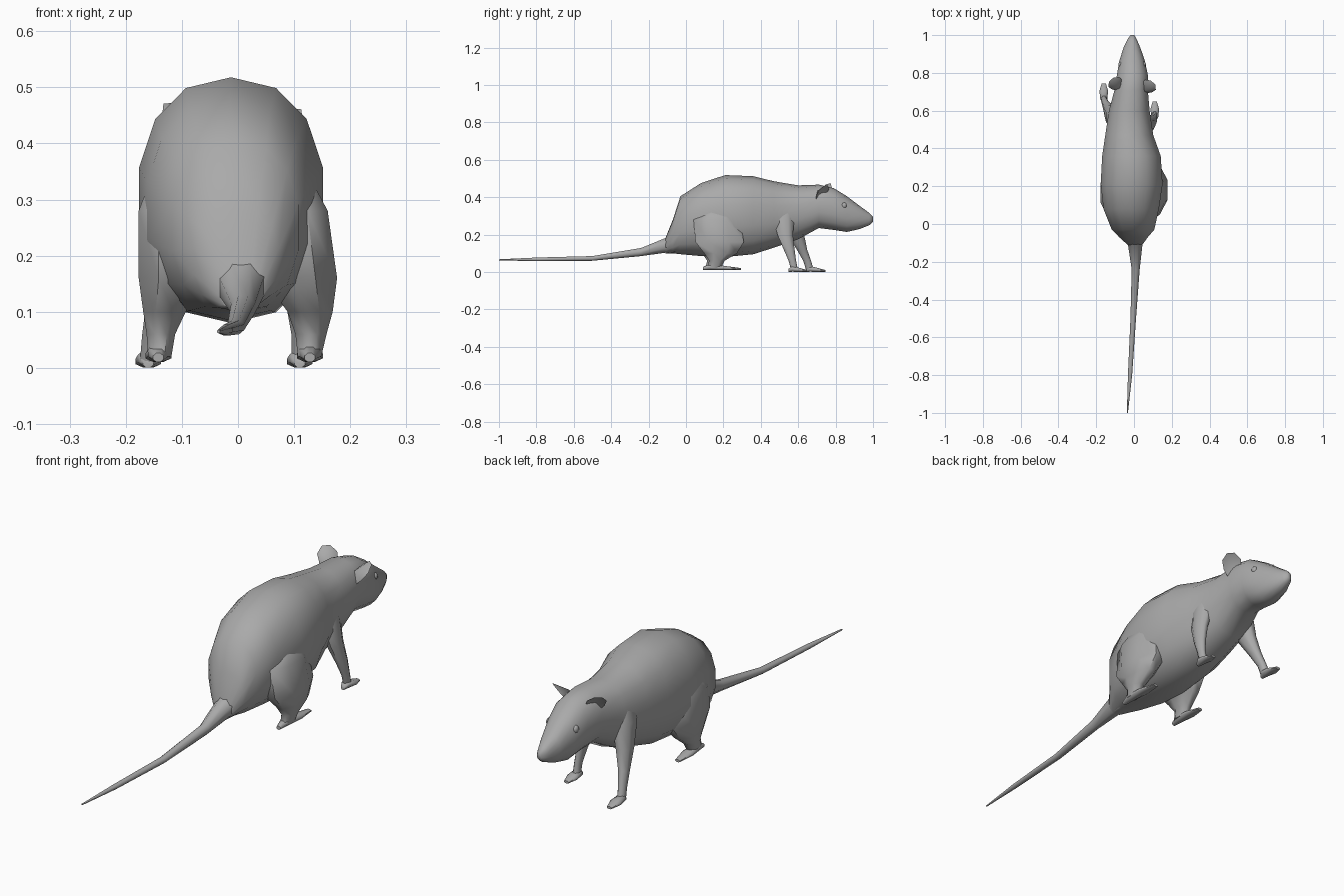
import bpy, bmesh, math
from mathutils import Vector

cube = bpy.data.objects.get("Cube")
if cube:
    bpy.data.objects.remove(cube, do_unlink=True)

grey = bpy.data.materials.new("plain grey")
grey.use_nodes = True
tone = (0.4, 0.4, 0.4, 1)
grey.diffuse_color = tone
grey.node_tree.nodes["Principled BSDF"].inputs["Base Color"].default_value = tone


def finish(name, bm, angle=60):
    bmesh.ops.recalc_face_normals(bm, faces=bm.faces)
    mesh = bpy.data.meshes.new(name)
    bm.to_mesh(mesh)
    bm.free()
    mesh.materials.append(grey)
    ob = bpy.data.objects.new(name, mesh)
    bpy.context.collection.objects.link(ob)
    bpy.ops.object.select_all(action='DESELECT')
    ob.select_set(True)
    bpy.context.view_layer.objects.active = ob
    bpy.ops.object.shade_smooth_by_angle(angle=math.radians(angle))
    return ob


def loft(name, sections, axis, sides=8, power=1.0):
    """Skin rings; each section is (position on axis, low a, high a, low b, high b)."""
    bm = bmesh.new()
    rings = []
    for pos, a0, a1, b0, b1 in sections:
        ring = []
        for i in range(sides):
            t = 2 * math.pi * (i + 0.5) / sides
            c, s = math.cos(t), math.sin(t)
            a = (a0 + a1) / 2 + (a1 - a0) / 2 * math.copysign(abs(c) ** power, c)
            b = (b0 + b1) / 2 + (b1 - b0) / 2 * math.copysign(abs(s) ** power, s)
            ring.append(bm.verts.new((a, pos, b) if axis == 'y' else (a, b, pos)))
        rings.append(ring)
    for r, q in zip(rings, rings[1:]):
        for i in range(sides):
            j = (i + 1) % sides
            bm.faces.new((r[i], r[j], q[j], q[i]))
    bm.faces.new(rings[0])
    bm.faces.new(rings[-1])
    return finish(name, bm)


# Tail: long taper that swells into the rump
loft("tail", [
    (-1.0, -.038, -.032, .062, .068),
    (-.8, -.033, -.009, .057, .078),
    (-.5, -.020, .012, .059, .086),
    (-.24, -.014, .032, .083, .130),
    (-.11, -.035, .048, .100, .185),
    (-.04, -.07, .07, .10, .26)], 'y')

# Torso, neck and head in one skin
loft("body", [
    (-.11, -.035, .045, .10, .18),
    (-.07, -.08, .075, .10, .28),
    (-.03, -.12, .11, .095, .405),
    (.08, -.165, .135, .085, .475),
    (.21, -.18, .155, .08, .518),
    (.36, -.172, .145, .095, .512),
    (.47, -.155, .105, .13, .485),
    (.60, -.135, .085, .175, .463),
    (.71, -.105, .075, .235, .467),
    (.79, -.092, .075, .225, .448),
    (.86, -.08, .06, .214, .405),
    (.93, -.058, .036, .230, .352),
    (.98, -.034, .014, .250, .316),
    (1.0, -.018, .002, .268, .296)], 'y', sides=14, power=.88)

# Hind legs: broad thigh, thin ankle
loft("hind_leg_left", [
    (.36, .06, .12, .12, .24),
    (.28, .03, .165, .03, .30),
    (.16, .04, .182, .04, .32),
    (.10, .085, .172, .09, .28),
    (.06, .10, .160, .12, .21),
    (.02, .105, .150, .11, .19)], 'z')
loft("hind_leg_right", [
    (.36, -.15, -.07, .12, .24),
    (.28, -.182, -.05, .03, .30),
    (.16, -.182, -.05, .03, .30),
    (.10, -.172, -.09, .08, .25),
    (.06, -.165, -.11, .11, .20),
    (.02, -.162, -.117, .10, .18)], 'z')

# Front legs: the right one reaches further forward
loft("front_leg_left", [
    (.38, .02, .075, .48, .57),
    (.30, .02, .098, .46, .585),
    (.20, .06, .112, .485, .575),
    (.12, .083, .122, .52, .583),
    (.06, .094, .124, .547, .590),
    (.012, .094, .124, .56, .60)], 'z')
loft("front_leg_right", [
    (.38, -.13, -.06, .52, .61),
    (.30, -.152, -.06, .50, .63),
    (.20, -.158, -.09, .54, .635),
    (.12, -.165, -.12, .59, .65),
    (.06, -.172, -.138, .625, .67),
    (.012, -.176, -.144, .64, .685)], 'z')

# Flat paws: heel, ball and toes
for name, x, heel, length, z in (
        ("hind_paw_left", .128, .09, .205, .01),
        ("hind_paw_right", -.142, .09, .17, .01),
        ("front_paw_left", .11, .548, .10, 0),
        ("front_paw_right", -.16, .642, .103, 0)):
    h = .028
    loft(name, [(heel + length * f, x - w, x + w, z, z + h * k) for f, w, k in
                ((0, .010, .6), (.2, .020, 1.2), (.6, .025, .8), (1, .012, .4))], 'y')

# Cupped ears turned forward and outward
for name, side, base in (("ear_left", 1, Vector((.052, .70, .375))),
                         ("ear_right", -1, Vector((-.072, .715, .385)))):
    up = Vector((.45 * side, .50, .85)).normalized()
    out = Vector((.75 * side, -.62, 0)).normalized()
    out = (out - up * out.dot(up)).normalized()
    fwd = up.cross(out) * side
    if fwd.y < 0:
        fwd.negate()
    bm = bmesh.new()
    rim = [bm.verts.new(base + up * u + out * w) for u, w in
           ((0, -.012), (.045, -.040), (.085, -.038), (.112, -.012),
            (.110, .020), (.080, .040), (.040, .034), (0, .012))]
    front = bm.verts.new(base + up * .055 - fwd * .016)
    back = bm.verts.new(base + up * .05 - fwd * .032)
    for a, b in zip(rim, rim[1:] + rim[:1]):
        bm.faces.new((a, b, front))
        bm.faces.new((b, a, back))
    finish(name, bm)

# Small beady eyes
for name, x in (("eye_left", .052), ("eye_right", -.072)):
    bm = bmesh.new()
    bmesh.ops.create_uvsphere(bm, u_segments=8, v_segments=5, radius=1)
    bmesh.ops.scale(bm, vec=(.012, .015, .017), verts=bm.verts)
    bmesh.ops.translate(bm, vec=(x, .845, .355), verts=bm.verts)
    finish(name, bm)
